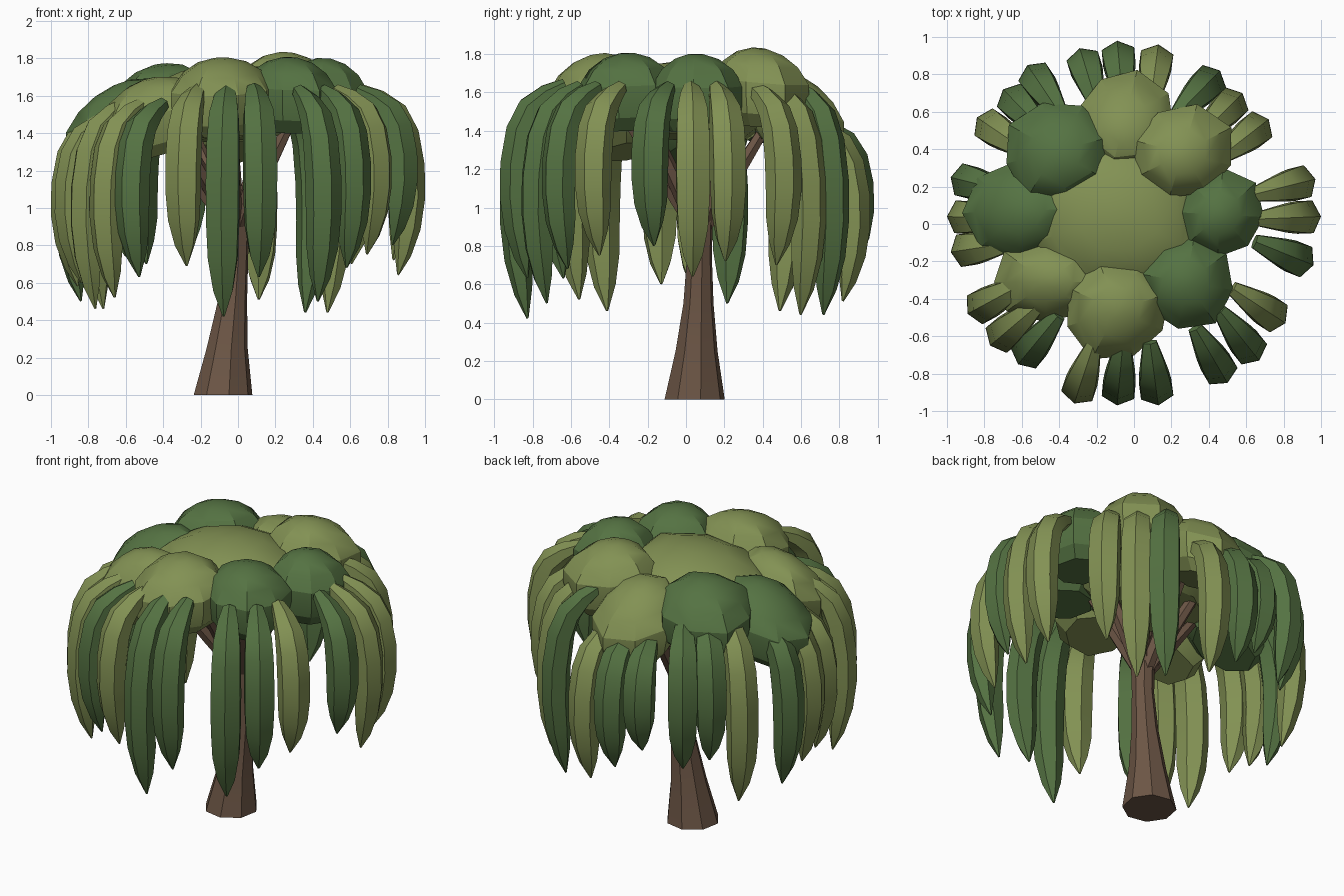
import bpy, bmesh, math, random
from mathutils import Vector

random.seed(4)
cube = bpy.data.objects.get("Cube")
if cube:
    bpy.data.objects.remove(cube, do_unlink=True)


def material(name, color):
    m = bpy.data.materials.new(name)
    m.use_nodes = True
    m.diffuse_color = (*color, 1)
    m.node_tree.nodes["Principled BSDF"].inputs["Base Color"].default_value = (*color, 1)
    return m


LIGHT = material("light_leaf_green", (0.225, 0.285, 0.088))
DARK = material("dark_leaf_green", (0.09, 0.17, 0.055))
BARK = material("bark_brown", (0.15, 0.092, 0.06))


def loft(name, rings, mat, angle=30):
    """Skin a list of equal rings and cap both ends."""
    bm = bmesh.new()
    rows = [[bm.verts.new(p) for p in ring] for ring in rings]
    n = len(rows[0])
    for a, b in zip(rows, rows[1:]):
        for i in range(n):
            j = (i + 1) % n
            bm.faces.new((a[i], a[j], b[j], b[i]))
    bm.faces.new(rows[0][::-1])
    bm.faces.new(rows[-1])
    bmesh.ops.recalc_face_normals(bm, faces=bm.faces)
    me = bpy.data.meshes.new(name)
    bm.to_mesh(me)
    bm.free()
    me.materials.append(mat)
    ob = bpy.data.objects.new(name, me)
    bpy.context.collection.objects.link(ob)
    bpy.ops.object.select_all(action="DESELECT")
    ob.select_set(True)
    bpy.context.view_layer.objects.active = ob
    bpy.ops.object.shade_smooth_by_angle(angle=math.radians(angle))
    return ob


def circle(n, turn=0.0):
    return [(math.cos(turn + math.tau * i / n), math.sin(turn + math.tau * i / n)) for i in range(n)]


# Trunk: flared base leaning towards the crown
trunk = [(-0.08, 0.045, 0, 0.16), (-0.058, 0.055, 0.25, 0.112), (-0.03, 0.065, 0.5, 0.08),
         (-0.01, 0.07, 0.75, 0.066), (-0.01, 0.07, 0.95, 0.072), (-0.01, 0.07, 1.12, 0.05)]
loft("trunk", [[(x + r * c, y + r * s, z) for c, s in circle(8, 0.2)] for x, y, z, r in trunk], BARK)

# Crown clumps: x, y, half width, half depth, top z, outward tilt, colour
clumps = {
    "right": (0.46, 0.05, 0.24, 0.24, 1.80, 0.05, DARK),
    "back_right": (0.26, 0.38, 0.28, 0.26, 1.83, 0.1, LIGHT),
    "back": (-0.05, 0.56, 0.26, 0.26, 1.70, 0.35, LIGHT),
    "back_left": (-0.42, 0.39, 0.29, 0.28, 1.765, 0.2, DARK),
    "left": (-0.62, 0.07, 0.28, 0.25, 1.67, 0.34, DARK),
    "front_left": (-0.47, -0.31, 0.30, 0.22, 1.69, 0.28, LIGHT),
    "front": (-0.09, -0.46, 0.29, 0.27, 1.80, 0.14, LIGHT),
    "front_right": (0.28, -0.31, 0.26, 0.26, 1.805, 0.05, DARK),
    "centre": (-0.09, 0.05, 0.46, 0.44, 1.765, 0.06, LIGHT),
}
# Dome profile: radius share, drop below the top
dome = [(0.16, 0), (0.48, 0.025), (0.78, 0.08), (1, 0.165), (1, 0.24), (0.92, 0.33), (0.68, 0.4)]


def clump(name, x, y, rx, ry, top, tilt, mat):
    out = Vector((x, y)).normalized()
    jitter = [random.uniform(0.92, 1.08) for _ in range(8)]
    rings = []
    for share, drop in dome:
        ring = []
        for (c, s), k in zip(circle(8, x * 5), jitter):
            dx, dy = rx * share * k * c, ry * share * k * s
            ring.append((x + dx, y + dy, top - drop - tilt * (dx * out.x + dy * out.y)))
        rings.append(ring)
    loft(name + "_clump", rings, mat, 25)


for key, spec in clumps.items():
    clump(key, *spec)

# Branches: fan out from the trunk into each outer clump
for key, (x, y, _, _, top, _, _) in clumps.items():
    if key == "centre":
        continue
    start, end = Vector((-0.01, 0.07, 0.86)), Vector((x * 0.68, y * 0.75, top - 0.27))
    side = Vector((-(y - 0.07), x, 0)).normalized()
    up = (end - start).cross(side).normalized()
    rings = []
    for t, r in ((0, 0.045), (0.45, 0.042), (1, 0.03)):
        p = start.lerp(end, t)
        rings.append([p + side * (r * c) + up * (r * s) for c, s in circle(6)])
    loft(key + "_branch", rings, BARK)

# Hanging fronds, three to a clump: outer x, outer y, lowest z, colour, turn from radial in degrees
L, D = LIGHT, DARK
groups = {
    "right": (1.66, [(0.97, 0.24, 0.72, L, 0), (1.0, 0.04, 0.64, L, 0), (0.96, -0.22, 0.8, D, -9)]),
    "front_right": (1.66, [(0.81, -0.53, 0.75, L, 0), (0.67, -0.73, 0.68, D, -4), (0.50, -0.85, 0.5, D, 0)]),
    "front": (1.67, [(0.13, -0.97, 0.63, D, 0), (-0.09, -0.97, 0.42, D, 0), (-0.32, -0.96, 0.69, L, 0)]),
    "front_left": (1.59, [(-0.62, -0.75, 0.63, D, 0), (-0.77, -0.65, 0.52, L, 0), (-0.89, -0.48, 0.46, L, 0)]),
    "left": (1.53, [(-0.98, -0.15, 0.6, L, 0), (-1.0, 0.04, 0.58, L, 0), (-0.98, 0.25, 0.5, D, 0)]),
    "back_left": (1.6, [(-0.84, 0.57, 0.46, L, 0), (-0.70, 0.72, 0.74, D, 0), (-0.57, 0.85, 0.7, D, 0)]),
    "back": (1.48, [(-0.29, 0.94, 0.78, D, 0), (-0.09, 0.98, 0.64, D, 0), (0.13, 0.96, 0.51, L, 0)]),
    "back_right": (1.66, [(0.46, 0.82, 0.44, D, -15), (0.58, 0.70, 0.44, L, -5), (0.72, 0.56, 0.7, L, 0)]),
}
# Frond profile: share of length, inset from outermost radius, half width
frond_profile = [(0, 0.33, 0.038), (0.035, 0.22, 0.062), (0.11, 0.105, 0.08), (0.24, 0.035, 0.087),
                 (0.42, 0.002, 0.09), (0.6, 0, 0.088), (0.76, 0.024, 0.08),
                 (0.9, 0.075, 0.053), (1, 0.14, 0.006)]


def frond(name, top, x, y, low, mat, turn):
    heading = math.atan2(y, x) + math.radians(turn)
    out = Vector((math.cos(heading), math.sin(heading), 0))
    side = Vector((-out.y, out.x, 0))
    path = [Vector((x, y, top + (low - top) * t)) - out * inset for t, inset, _ in frond_profile]
    rings = []
    for i, (_, _, w) in enumerate(frond_profile):
        along = (path[min(i + 1, len(path) - 1)] - path[max(i - 1, 0)]).normalized()
        normal = along.cross(side).normalized()
        if normal.dot(out + Vector((0, 0, 1))) < 0:
            normal = -normal
        depth = w * 0.95
        mid = path[i] - normal * depth
        rings.append([mid + normal * (depth * c) + side * (w * 1.12 * s) for c, s in circle(6)])
    loft(name, rings, mat)


for key, (top, members) in groups.items():
    for i, spec in enumerate(members):
        frond(f"{key}_frond_{i + 1}", top, *spec)
